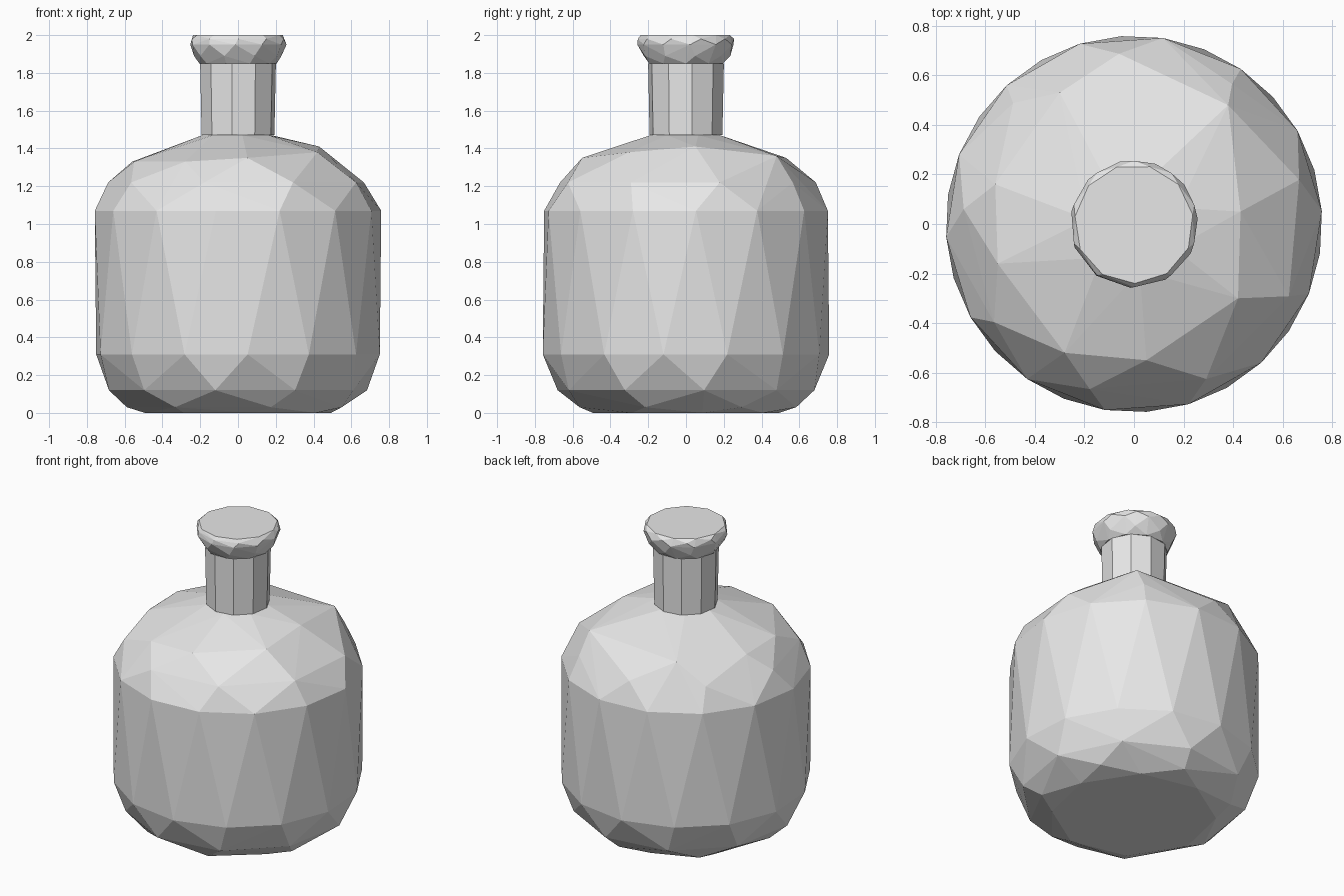
import bpy
import bmesh
from math import cos, sin, radians, tau
from mathutils import Vector

cube = bpy.data.objects.get("Cube")
if cube:
    bpy.data.objects.remove(cube)

# Single matte grey for the whole bottle
grey = bpy.data.materials.new("plain_grey")
grey.use_nodes = True
colour = (0.8, 0.8, 0.8, 1)
grey.diffuse_color = colour
grey.node_tree.nodes["Principled BSDF"].inputs["Base Color"].default_value = colour


def ring(radius, z, sides, phase=0):
    """Regular ring of points around the vertical axis."""
    start = radians(phase)
    return [Vector((radius * cos(start + tau * i / sides),
                    radius * sin(start + tau * i / sides), z)) for i in range(sides)]


def faceted_part(name, points):
    """Wrap points in a flat-shaded, chiselled skin."""
    bm = bmesh.new()
    for p in points:
        bm.verts.new(p)
    result = bmesh.ops.convex_hull(bm, input=bm.verts)
    inside = set(result["geom_interior"]) | set(result["geom_unused"])
    bmesh.ops.delete(bm, geom=[v for v in inside if isinstance(v, bmesh.types.BMVert)],
                     context="VERTS")
    bmesh.ops.dissolve_limit(bm, angle_limit=radians(1), verts=bm.verts, edges=bm.edges)
    bmesh.ops.recalc_face_normals(bm, faces=bm.faces)
    mesh = bpy.data.meshes.new(name)
    bm.to_mesh(mesh)
    bm.free()
    mesh.materials.append(grey)
    part = bpy.data.objects.new(name, mesh)
    bpy.context.collection.objects.link(part)
    return part


# Body: uneven hand-cut shoulder between staggered rings
shoulder = [Vector(p) for p in (
    (0.38, 0.48, 1.36), (0.43, 0.05, 1.41), (0.42, -0.3, 1.38), (0.05, -0.55, 1.35),
    (-0.28, -0.52, 1.33), (-0.55, -0.16, 1.33), (-0.56, 0.16, 1.33), (-0.3, 0.53, 1.35))]
body = (ring(0.5, 0, 8, 10) + ring(0.59, 0.03, 7, 30) + ring(0.69, 0.12, 10, 8)
        + ring(0.76, 0.31, 14, -9) + ring(0.76, 1.07, 14, 4)
        + ring(0.69, 1.22, 9, 15) + shoulder + ring(0.19, 1.47, 7, 20))
faceted_part("bottle_body", body)

# Neck
faceted_part("bottle_neck", ring(0.195, 1.47, 10, 9) + ring(0.203, 1.85, 10, 9))

# Rolled lip with a flat top
faceted_part("bottle_lip", ring(0.205, 1.85, 10) + ring(0.235, 1.89, 9, 12)
             + ring(0.258, 1.95, 11, 5) + ring(0.255, 1.98, 10, 18) + ring(0.24, 2, 11, 9))
